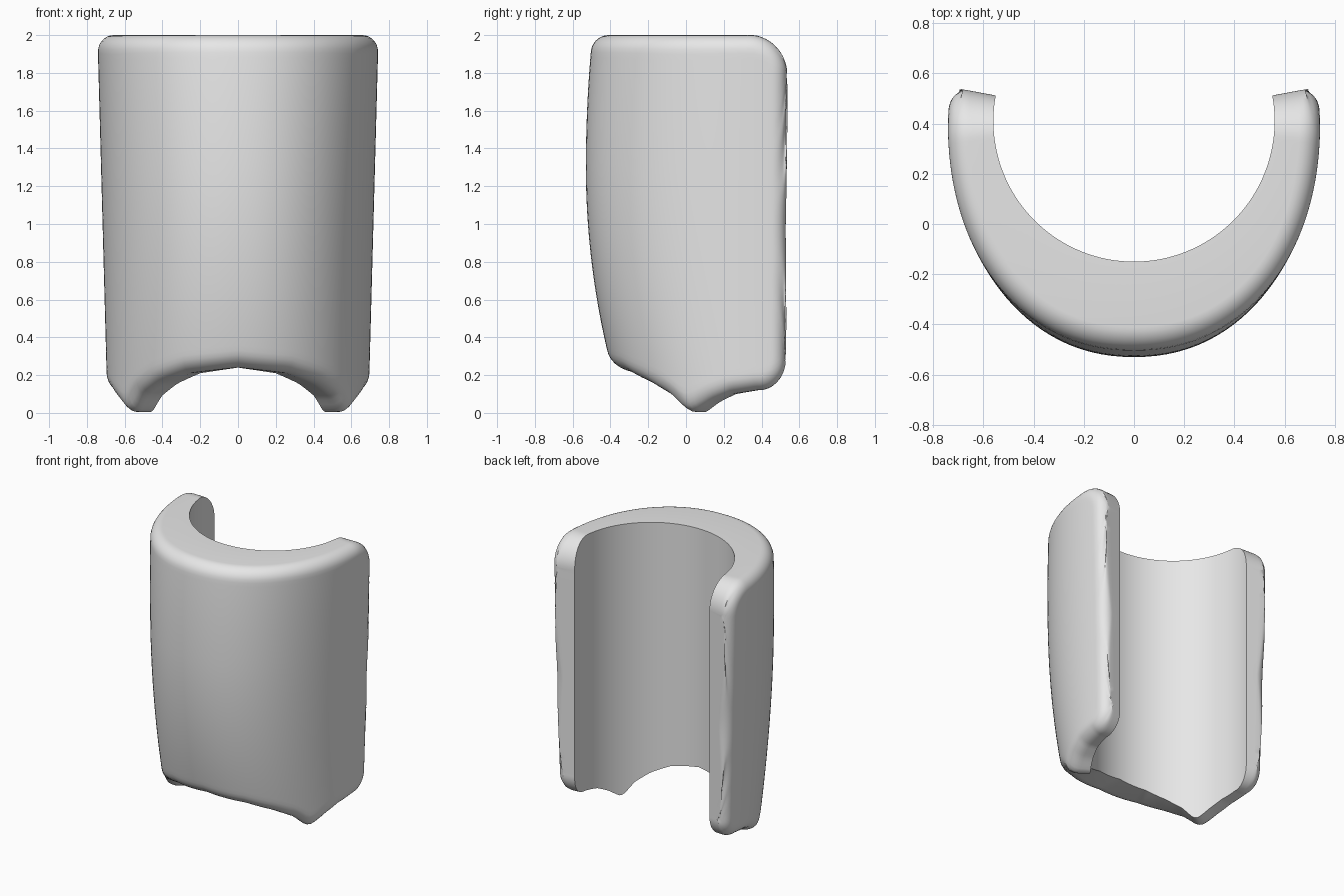
import bpy, bmesh, math
from mathutils import Vector, kdtree

cube = bpy.data.objects.get("Cube")
if cube:
    bpy.data.objects.remove(cube, do_unlink=True)

BORE_Y, BORE_R = 0.41, 0.56       # vertical bore the shell wraps around
END = math.radians(100.5)         # half angle of the wrap
ARC = 0.68                        # mean radius, turns angle into length
ROUND = 0.085                     # rounding of the outer rim
COLS, ROWS = 60, 48

# Lower edge: front arch, pointed tip, raised rear (degrees, height)
LOWER = [(0, .24), (21, .21), (35, .155), (46, .09), (53, .015), (56, 0),
         (59, .015), (66, .06), (75, .1), (87, .12), (101, .12)]


def corner(angle, radius):
    """Height taken off by a rounded rear corner."""
    d = max(0.0, radius - (END - abs(angle)) * ARC)
    return radius - math.sqrt(max(0.0, radius ** 2 - d ** 2))


def bottom(angle):
    a = math.degrees(abs(angle))
    for (a0, z0), (a1, z1) in zip(LOWER, LOWER[1:]):
        if a <= a1:
            return z0 + (z1 - z0) * (a - a0) / (a1 - a0) + corner(angle, 0.15)


def top(angle):
    return 2.0 - corner(angle, 0.2)


def outer_radius(angle, z):
    """Rounded oval section that narrows downward and bulges in front."""
    width = 0.69 + 0.027 * z
    front = 0.94 - (0.07 if z > 1.3 else 0.12) * (z - 1.3) ** 2
    n = 2.15
    return ((abs(math.sin(angle)) / width) ** n
            + (abs(math.cos(angle)) / front) ** n) ** (-1 / n)


# Sheet of angle and height, denser towards its edges
sheet = []
for i in range(-COLS, COLS + 1):
    angle = END * math.sin(math.pi / 2 * i / COLS)
    lo, hi = bottom(angle), top(angle)
    sheet.append([(angle, lo + (hi - lo) * (1 - math.cos(math.pi * j / ROWS)) / 2)
                  for j in range(ROWS + 1)])
last = len(sheet) - 1

# Closed loop of grid positions around the sheet
loop = ([(i, 0) for i in range(last)] + [(last, j) for j in range(ROWS)]
        + [(i, ROWS) for i in range(last, 0, -1)]
        + [(0, j) for j in range(ROWS, 0, -1)])
rim = kdtree.KDTree(len(loop))
for k, (i, j) in enumerate(loop):
    a, z = sheet[i][j]
    rim.insert(Vector((a * ARC, z, 0)), k)
rim.balance()


def place(bm, angle, z, radius):
    return bm.verts.new((radius * math.sin(angle),
                         BORE_Y - radius * math.cos(angle), z))


# Inner and outer skins, the outer one rounded off towards the rim
bm = bmesh.new()
inner, outer = [], []
for column in sheet:
    inner.append([place(bm, a, z, BORE_R) for a, z in column])
    outer.append([])
    for a, z in column:
        d = ROUND - min(ROUND, rim.find(Vector((a * ARC, z, 0)))[2])
        drop = ROUND - math.sqrt(max(0.0, ROUND ** 2 - d ** 2))
        outer[-1].append(place(bm, a, z, outer_radius(a, z) - drop))

for i in range(last):
    for j in range(ROWS):
        for skin in (inner, outer):
            bm.faces.new((skin[i][j], skin[i + 1][j],
                          skin[i + 1][j + 1], skin[i][j + 1]))

# Rim wall joining the two skins
for (i, j), (m, n) in zip(loop, loop[1:] + loop[:1]):
    bm.faces.new((inner[i][j], inner[m][n], outer[m][n], outer[i][j]))
bmesh.ops.recalc_face_normals(bm, faces=bm.faces)

mesh = bpy.data.meshes.new("curved_guard_shell")
bm.to_mesh(mesh)
bm.free()
shell = bpy.data.objects.new("curved_guard_shell", mesh)
bpy.context.collection.objects.link(shell)

# Plain grey finish
grey = bpy.data.materials.new("plain_grey")
grey.use_nodes = True
colour = (0.8, 0.8, 0.8, 1)
grey.diffuse_color = colour
grey.node_tree.nodes["Principled BSDF"].inputs["Base Color"].default_value = colour
mesh.materials.append(grey)

bpy.ops.object.select_all(action="DESELECT")
shell.select_set(True)
bpy.context.view_layer.objects.active = shell
bpy.ops.object.shade_smooth_by_angle(angle=math.radians(40))
